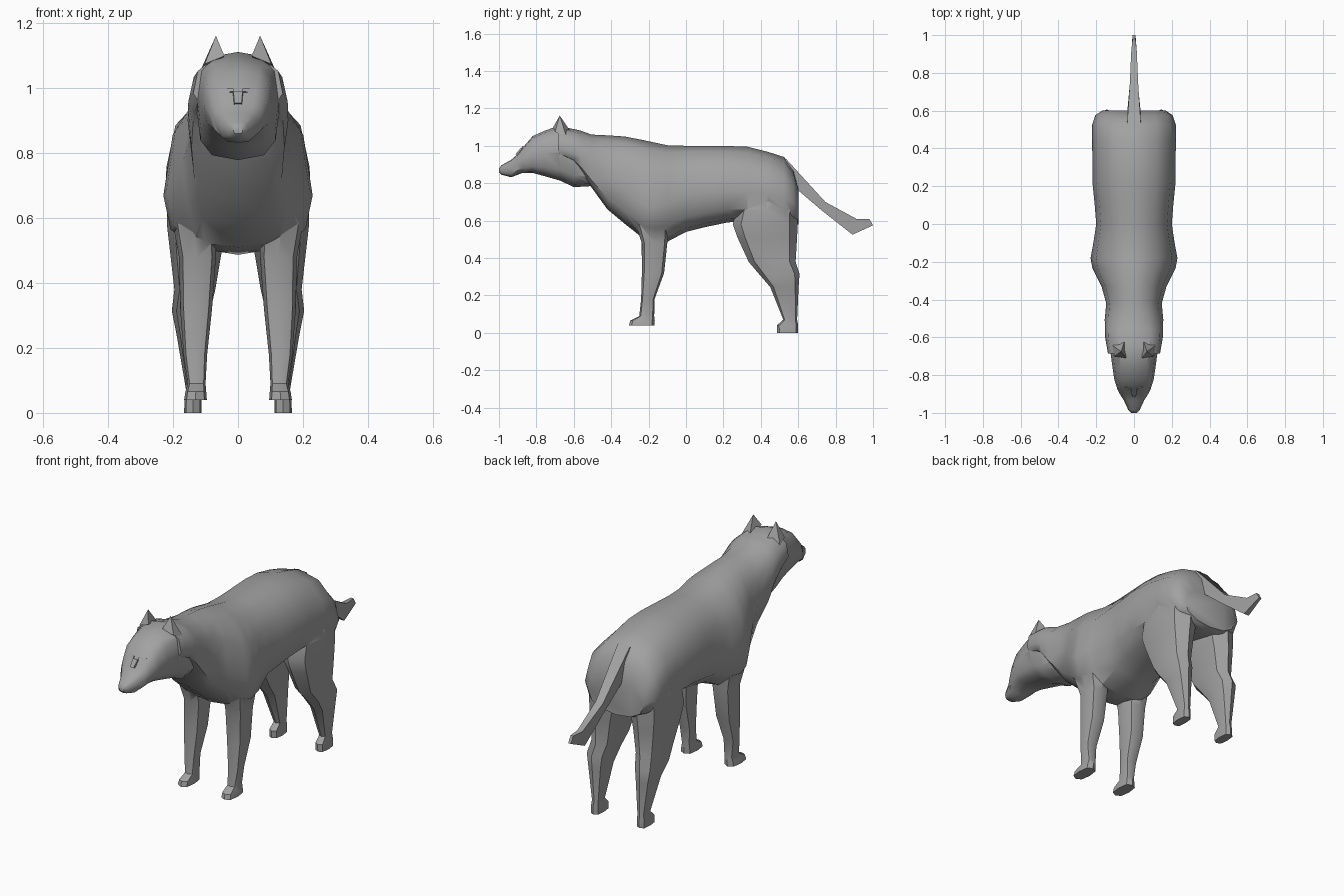
import bpy, bmesh, math
from mathutils import Vector

if "Cube" in bpy.data.objects:
    bpy.data.objects.remove(bpy.data.objects["Cube"])

fur = bpy.data.materials.new("grey_fur")
fur.diffuse_color = (0.36, 0.36, 0.36, 1)
fur.use_nodes = True
fur.node_tree.nodes["Principled BSDF"].inputs["Base Color"].default_value = fur.diffuse_color


def shade(ob, angle):
    bpy.ops.object.select_all(action='DESELECT')
    ob.select_set(True)
    bpy.context.view_layer.objects.active = ob
    bpy.ops.object.shade_smooth_by_angle(angle=math.radians(angle))


def finish(name, bm, mirror=False, angle=42):
    """Turn a bmesh into a named, shaded object, mirrored over x if wanted."""
    bmesh.ops.recalc_face_normals(bm, faces=bm.faces)
    mesh = bpy.data.meshes.new(name)
    bm.to_mesh(mesh)
    bm.free()
    ob = bpy.data.objects.new(name, mesh)
    bpy.context.collection.objects.link(ob)
    mesh.materials.append(fur)
    shade(ob, angle)
    if mirror:
        ob.modifiers.new("mirror", 'MIRROR').use_mirror_merge = False
    return ob


def loft(name, rings, mirror=False, angle=42):
    """Bridge equal-sized rings of points and cap both ends."""
    bm = bmesh.new()
    vs = [[bm.verts.new(p) for p in ring] for ring in rings]
    n = len(vs[0])
    for a, b in zip(vs, vs[1:]):
        for i in range(n):
            j = (i + 1) % n
            bm.faces.new((a[i], a[j], b[j], b[i]))
    bm.faces.new(vs[0])
    bm.faces.new(vs[-1])
    return finish(name, bm, mirror, angle)


def solid(name, points, mirror=False):
    """Small faceted part from the hull of a few points."""
    bm = bmesh.new()
    for p in points:
        bm.verts.new(Vector(p))
    bmesh.ops.convex_hull(bm, input=bm.verts)
    return finish(name, bm, mirror)


def power(v, p):
    return math.copysign(abs(v) ** p, v) if abs(v) > 1e-6 else 0.0


def trunk_ring(y, bottom, top, half, mid, up=0.92, low=0.75, n=12):
    """Upright rounded section, widest at height mid; up and low set the boxiness."""
    pts = []
    for i in range(n):
        a = 2 * math.pi * i / n
        p = up if math.sin(a) > 0 else low
        s = power(math.sin(a), p)
        pts.append((half * power(math.cos(a), p), y,
                    mid + s * (top - mid if s > 0 else mid - bottom)))
    return pts


def leg_ring(z, front, back, inner, outer, p=0.7, n=8):
    """Level rounded section between the given limits."""
    pts = []
    for i in range(n):
        a = 2 * math.pi * i / n
        pts.append(((inner + outer) / 2 + (outer - inner) / 2 * power(math.cos(a), p),
                    (front + back) / 2 + (back - front) / 2 * power(math.sin(a), p), z))
    return pts


# Body with neck ruff: y, bottom, top, half width, widest height, boxiness
trunk = [
    (-.685, .945, 1.10, .138, .985, .75, .8), (-.60, .90, 1.09, .153, .96, .8, .8),
    (-.56, .85, 1.08, .154, .94, .85, .7), (-.505, .777, 1.06, .155, .90, .9, .55),
    (-.42, .66, 1.056, .147, .84, .92, .6), (-.33, .585, 1.05, .172, .77, .92, .65),
    (-.235, .51, 1.032, .22, .69, .92, .7), (-.18, .50, 1.02, .23, .67, .92, .7),
    (-.10, .487, 1.003, .215, .69), (0, .54, 1.0, .20, .74),
    (.10, .565, 1.0, .208, .75), (.22, .59, .999, .22, .76),
    (.33, .60, .995, .22, .75), (.44, .58, .967, .222, .74, .92, .9),
    (.525, .57, .94, .222, .72, .92, .9), (.575, .57, .87, .205, .70, .85, .9),
    (.602, .58, .77, .165, .67, .8, .9)]
body = loft("body", [trunk_ring(*s) for s in trunk])

# Head and muzzle
skull = [
    (-.50, .785, 1.03, .12, .92), (-.60, .779, 1.085, .128, .94),
    (-.67, .813, 1.112, .126, .97), (-.757, .838, 1.08, .114, .96),
    (-.82, .855, 1.052, .105, .95), (-.875, .855, .988, .088, .925),
    (-.90, .845, .955, .075, .905), (-.935, .832, .925, .053, .88),
    (-.985, .845, .897, .03, .872), (-1.0, .86, .88, .014, .87)]
head = loft("head", [trunk_ring(*s, up=.7, low=.68) for s in skull])

# Front legs with paws: z, front, back, inner, outer
shin = [
    (.70, -.27, -.11, .09, .19), (.58, -.268, -.09, .07, .20),
    (.48, -.237, -.10, .068, .182), (.32, -.236, -.117, .08, .178),
    (.18, -.24, -.168, .095, .168), (.09, -.25, -.17, .10, .155),
    (.066, -.298, -.167, .098, .162), (.04, -.305, -.168, .096, .166)]
front_legs = loft("front_legs", [leg_ring(*s) for s in shin], True)

# Hind legs with thigh, hock and paw
thigh = [
    (.80, .36, .56, .06, .19, .9), (.66, .27, .597, .02, .220, .85),
    (.58, .25, .597, .03, .219, .85), (.51, .275, .594, .048, .211, .85),
    (.38, .335, .586, .07, .196, .85), (.315, .39, .607, .085, .204, .8),
    (.245, .45, .602, .095, .19, .8), (.07, .52, .594, .113, .16),
    (.04, .486, .60, .112, .165), (0, .487, .60, .112, .166)]
hind_legs = loft("hind_legs", [leg_ring(*s) for s in thigh], True)

# Fuse head and legs into one skin
for part in (head, front_legs, hind_legs):
    mod = body.modifiers.new("fuse", 'BOOLEAN')
    mod.operation = 'UNION'
    mod.solver = 'EXACT'
    mod.object = part
    bpy.context.view_layer.objects.active = body
    bpy.ops.object.modifier_apply(modifier=mod.name)
    bpy.data.objects.remove(part)
shade(body, 45)

# Ears
solid("ear", [(.068, -.675, 1.162), (.042, -.71, 1.10), (.103, -.70, 1.075),
              (.118, -.64, 1.05), (.05, -.62, 1.08)], True)

# Brow ridges and nose bridge
solid("brow", [(.014, -.88, .99), (.056, -.868, .988), (.014, -.872, 1.0),
               (.054, -.86, 1.0), (.014, -.84, .975), (.052, -.83, .975)], True)
solid("nose_bridge", [(s * x, y, z) for s in (-1, 1) for x, y, z in
                      ((.014, -.882, .99), (.011, -.912, .955),
                       (.018, -.86, .98), (.014, -.88, .94))])

# Tail: upper y, upper z, lower y, lower z, half width
tail = [
    (.50, .935, .53, .78, .036), (.535, .93, .59, .77, .036),
    (.745, .70, .725, .655, .022), (.91, .61, .89, .525, .015),
    (.98, .61, 1.0, .575, .008)]
loft("tail", [[(-w, a, b), (w, a, b), (w, c, d), (-w, c, d)]
              for a, b, c, d, w in tail])
